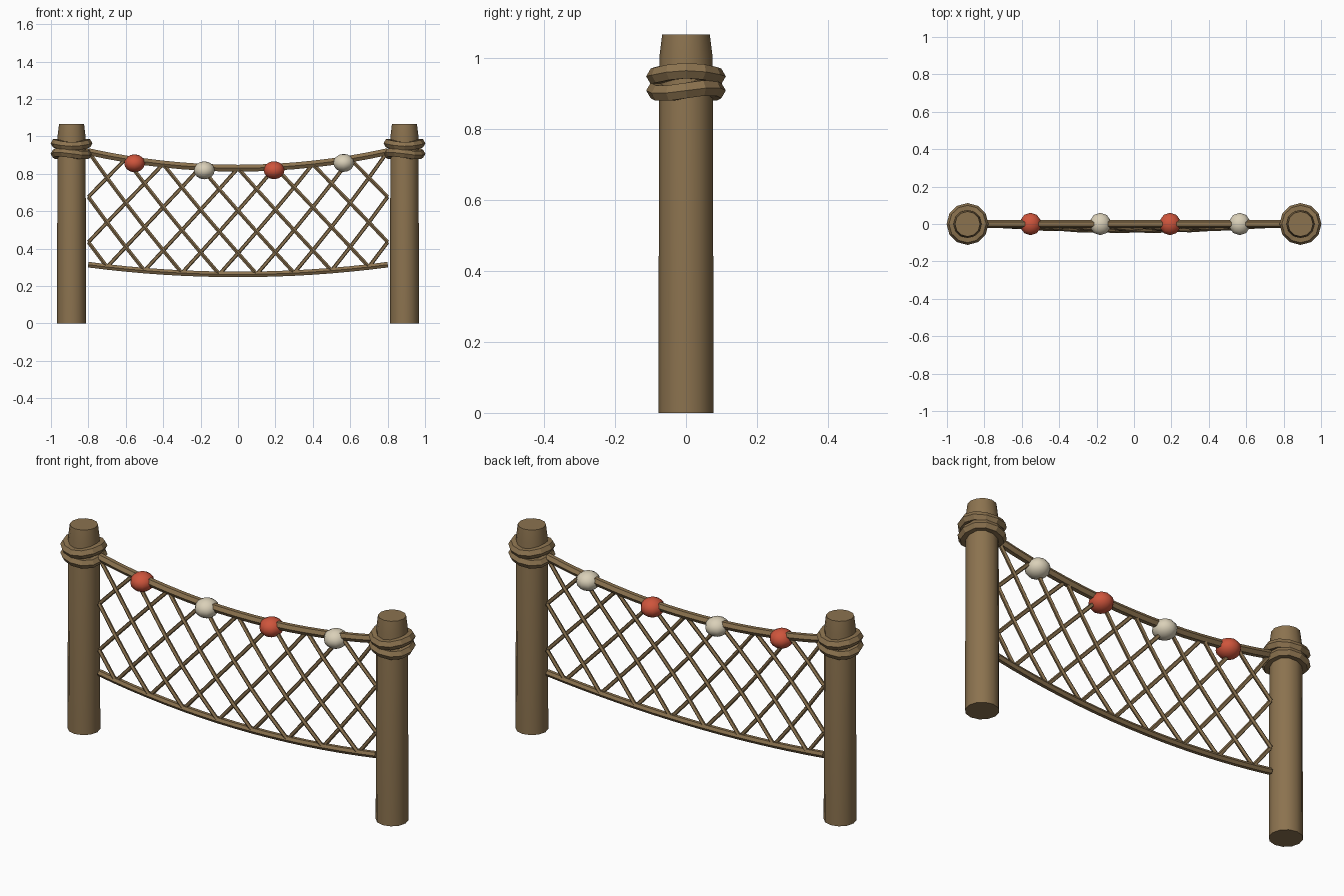
import bpy, bmesh, math
from mathutils import Vector

if "Cube" in bpy.data.objects:
    bpy.data.objects.remove(bpy.data.objects["Cube"])


def material(name, rgb):
    m = bpy.data.materials.new(name)
    m.diffuse_color = (*rgb, 1)
    m.use_nodes = True
    m.node_tree.nodes["Principled BSDF"].inputs["Base Color"].default_value = m.diffuse_color
    return m


BROWN = material("rope and wood brown", (0.26, 0.17, 0.078))
RED = material("float red", (0.62, 0.09, 0.045))
CREAM = material("float cream", (0.70, 0.63, 0.48))


def finish(name, bm, mat, smooth=None):
    bmesh.ops.recalc_face_normals(bm, faces=bm.faces)
    me = bpy.data.meshes.new(name)
    bm.to_mesh(me)
    bm.free()
    me.materials.append(mat)
    ob = bpy.data.objects.new(name, me)
    bpy.context.collection.objects.link(ob)
    if smooth:
        bpy.ops.object.select_all(action='DESELECT')
        ob.select_set(True)
        bpy.context.view_layer.objects.active = ob
        bpy.ops.object.shade_smooth_by_angle(angle=math.radians(smooth))
    return ob


def tube(bm, pts, r, sides, closed=False):
    """Sweep a regular polygon along a list of points."""
    n, rings = len(pts), []
    for i, p in enumerate(pts):
        a = pts[(i - 1) % n] if closed else pts[max(i - 1, 0)]
        b = pts[(i + 1) % n] if closed else pts[min(i + 1, n - 1)]
        t = (b - a).normalized()
        side = t.cross(Vector((0, 0, 1))).normalized()
        up = side.cross(t)
        rings.append([bm.verts.new(p + r * (side * math.cos(k * math.tau / sides)
                                            + up * math.sin(k * math.tau / sides)))
                      for k in range(sides)])
    for i in range(n if closed else n - 1):
        A, B = rings[i], rings[(i + 1) % n]
        for k in range(sides):
            j = (k + 1) % sides
            bm.faces.new((A[k], A[j], B[j], B[k]))
    if not closed:
        bm.faces.new(rings[0])
        bm.faces.new(rings[-1])


HALF, ROWS = 0.8, 5


def top_z(x):
    return 0.83 + 0.088 * (x / HALF) ** 2


def bottom_z(x):
    return 0.262 + 0.052 * (x / HALF) ** 2


def net_point(x, t, lift=0.0):
    """Point on the sagging net, t runs from top rope (0) to bottom rope (1)."""
    z = top_z(x) * (1 - t) + bottom_z(x) * t
    y = -0.035 * math.sin(math.pi * t * 0.8) * (1 - (x / HALF) ** 2) + lift
    return Vector((x, y, z))


# Posts with chamfered tops, and two wavy rope lashings on each
for label, cx in (("left", -0.89), ("right", 0.89)):
    bm = bmesh.new()
    rings = []
    for r, z in ((0.078, 0), (0.075, 1.0), (0.067, 1.065)):
        rings.append([bm.verts.new((cx + r * math.cos(k * math.tau / 12),
                                    r * math.sin(k * math.tau / 12), z)) for k in range(12)])
    for A, B in zip(rings, rings[1:]):
        for k in range(12):
            j = (k + 1) % 12
            bm.faces.new((A[k], A[j], B[j], B[k]))
    bm.faces.new(rings[0])
    bm.faces.new(rings[-1])
    finish(label + "_post", bm, BROWN, 40)

    for n, z0 in enumerate((0.907, 0.955)):
        bm = bmesh.new()
        pts = []
        for k in range(12):
            a = k * math.tau / 12
            pts.append(Vector((cx + 0.087 * math.cos(a), 0.087 * math.sin(a),
                               z0 + 0.008 * math.sin(2 * a + n * 1.5))))
        tube(bm, pts, 0.025, 6, closed=True)
        finish(f"{label}_lashing_{n + 1}", bm, BROWN)

# Top and bottom ropes
xs = [-HALF + i * 0.1 for i in range(17)]
for name, t, r in (("top_rope", 0, 0.021), ("bottom_rope", 1, 0.017)):
    bm = bmesh.new()
    tube(bm, [net_point(x, t) for x in xs], r, 6)
    finish(name, bm, BROWN)

# Diagonal net strands, in both directions, clipped at the side edges
for name, d, lift in (("net_strands_right", 1, -0.004), ("net_strands_left", -1, 0.004)):
    bm = bmesh.new()
    for start in range(-12, 13, 2):
        pts = []
        for row in range(ROWS + 1):
            c = start + d * row
            if abs(c) <= 8:
                pts.append(net_point(c * 0.1, row / ROWS, lift))
        if len(pts) > 1:
            tube(bm, pts, 0.0105, 5)
    finish(name, bm, BROWN)

# Floats threaded on the top rope
for i, x in enumerate((-0.553, -0.18, 0.193, 0.565)):
    bm = bmesh.new()
    bmesh.ops.create_uvsphere(bm, u_segments=10, v_segments=8, radius=1)
    bmesh.ops.scale(bm, vec=(0.058, 0.06, 0.048), verts=bm.verts)
    bmesh.ops.translate(bm, vec=(x, 0, top_z(x) - 0.016), verts=bm.verts)
    finish(f"float_{i + 1}", bm, CREAM if i % 2 else RED, 60)
